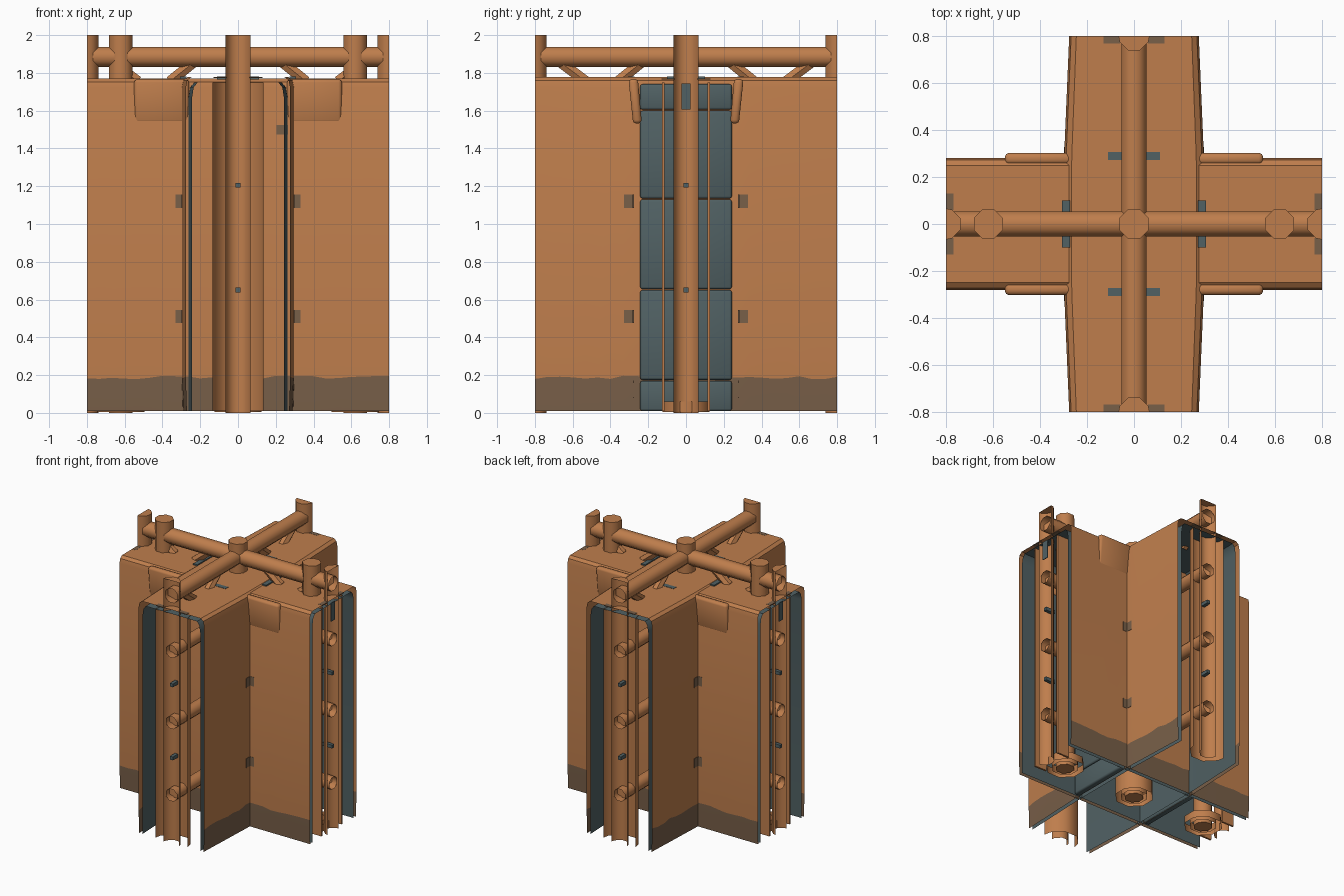
import bpy, bmesh, math, random
from mathutils import Vector, Matrix

if "Cube" in bpy.data.objects:
    bpy.data.objects.remove(bpy.data.objects["Cube"])

random.seed(4)


def mat(name, rgb):
    m = bpy.data.materials.new(name)
    m.diffuse_color = (*rgb, 1)
    m.use_nodes = True
    m.node_tree.nodes["Principled BSDF"].inputs["Base Color"].default_value = m.diffuse_color
    return m


CLAY = mat("orange clay", (0.52, 0.208, 0.073))
DARK = mat("dark brown", (0.19, 0.115, 0.066))
SLATE = mat("dark slate", (0.082, 0.12, 0.127))
R90 = Matrix.Rotation(math.pi / 2, 4, 'Z')


def finish(name, bm, mats, smooth=True, fix=True, angle=50):
    if fix:
        bmesh.ops.recalc_face_normals(bm, faces=bm.faces)
    me = bpy.data.meshes.new(name)
    bm.to_mesh(me)
    bm.free()
    for m in mats:
        me.materials.append(m)
    ob = bpy.data.objects.new(name, me)
    bpy.context.collection.objects.link(ob)
    if smooth:
        bpy.context.view_layer.objects.active = ob
        ob.select_set(True)
        bpy.ops.object.shade_smooth_by_angle(angle=math.radians(angle))
        ob.select_set(False)
    return ob


def pole(name, a, b, r, material=CLAY, sides=8, caps=True):
    a, b = Vector(a), Vector(b)
    d = b - a
    bm = bmesh.new()
    bmesh.ops.create_cone(bm, cap_ends=caps, segments=sides, radius1=r, radius2=r, depth=d.length,
                          matrix=Matrix.Translation((a + b) / 2) @ d.to_track_quat('Z', 'Y').to_matrix().to_4x4()
                          @ Matrix.Rotation(math.pi / sides, 4, 'Z'))
    return finish(name, bm, [material], fix=caps)


def box(name, c, s, material, bevel=0.0):
    bm = bmesh.new()
    bmesh.ops.create_cube(bm, size=1, matrix=Matrix.Translation(c) @ Matrix.Diagonal((*s, 1)))
    if bevel:
        bmesh.ops.bevel(bm, geom=bm.edges[:], offset=bevel, segments=2, affect='EDGES', profile=0.5)
    return finish(name, bm, [material], smooth=bool(bevel))


def half_tube(name, turn, r, z0, z1, cap):
    # half cylinder cut flat by the plane x = 0.8, then turned to its arm
    bm = bmesh.new()
    pts = [(0, 1)] + [(-math.sin(t), math.cos(t)) for t in
                      (math.radians(22.5 + 45 * k) for k in range(4))] + [(0, -1)]
    lo, hi = ([bm.verts.new((0.8 + x * r, y * r, z)) for x, y in pts] for z in (z0, z1))
    for i in range(5):
        bm.faces.new((lo[i], lo[i + 1], hi[i + 1], hi[i]))
    if cap:
        bm.faces.new(hi)
    bm.transform(turn)
    return finish(name, bm, [CLAY], fix=False)


# wall made of two open skins, an inverted U each, lofted along x
OUT = [(0.98, .01), (1, .19), (1, 1.72), (.97, 1.753), (.89, 1.77)]
INN = [(.88, .01), (.88, .19), (.88, 1.67), (.85, 1.715), (.78, 1.74)]


def wall(name, turn, width, top):
    bm = bmesh.new()
    rings = []
    n = 24
    for s in range(n + 1):
        t = -0.8 + 1.6 * s / n
        w, j = width(abs(t)), random.uniform(-.012, .008)
        ring = []
        for prof in (OUT, INN):
            half = [(u * w, z + (j if i == 1 else top if i > 2 else 0)) for i, (u, z) in enumerate(prof)]
            full = [(-u, z) for u, z in half] + half[::-1]
            ring.append([bm.verts.new((t, u, z)) for u, z in full])
        rings.append(ring)
    m = len(OUT) * 2
    for a, b in zip(rings, rings[1:]):
        for layer in (0, 1):
            for i in range(m - 1):
                q = (a[layer][i], b[layer][i], b[layer][i + 1], a[layer][i + 1])
                f = bm.faces.new(q[::-1] if layer else q)
                f.material_index = 2 if layer else (1 if i in (0, m - 2) else 0)
    bm.transform(turn)
    return finish(name, bm, [CLAY, DARK, SLATE], fix=False, angle=30)


wall("wall_across", Matrix(), lambda t: .28, 0.0)
wall("wall_along", R90, lambda t: .298 - .022 * max(0, (t - .28) / .52), 0.008)

# pads under the roof edge beside the crossing, fading into the wall below
for sx in (-1, 1):
    for sy in (-1, 1):
        pad = box("eave_pad", (sx * .405, sy * .278, 1.65), (.29, .05, .235), CLAY, .018)
        for v in pad.data.vertices:
            if v.co.z < 1.6:
                v.co.y *= .93
        # worn patches at the inner corners
        for z in (.51, 1.12):
            box("worn_patch_a", (sx * .307, sy * .279, z), (.05, .006, .07), DARK)
            box("worn_patch_b", (sx * .296, sy * .302, z), (.006, .05, .07), DARK)
box("worn_patch_front", (.235, -.281, 1.5), (.06, .006, .05), DARK)

# roof beams, inner rails and tie bars along both axes
for k, turn in enumerate((Matrix(), R90)):
    e = turn @ Vector((.8, 0, 0))
    for z, r in ((1.885, .057), (1.46, .049), (.92, .049), (.37, .049)):
        up = Vector((0, 0, z))
        pole("roof_beam" if z > 1.8 else "inner_rail", up - e, up + e, r, caps=False)
    for s in (-1, 1):
        for z in (.65, 1.205):
            up = Vector((0, 0, z))
            pole("tie_bar", up + e * s * .9, up + e * s, .018, SLATE, 4)
        # short diagonal braces under the roof beams
        for a, b in ((.36, .23), (.53, .67)):
            p, q = turn @ Vector((s * a, 0, 1.755)), turn @ Vector((s * b, 0, 1.86))
            pole("brace", p, q, .032, CLAY, 6)
        # dark patch on the roof at the cut ends
        for o in (-1, 1):
            c = turn @ Vector((s * .784, o * .095, 1.768 if k == 0 else 1.776))
            d = (.032, .07, .006) if k == 0 else (.07, .032, .006)
            box("roof_end_patch", c, d, DARK)
        # slate patch on the roof seams
        c = turn @ Vector((s * .29, 0, 1.773))
        box("roof_seam_patch", c, (.035, .2, .014) if k == 0 else (.22, .035, .014), SLATE)

# half posts at the four cut ends, with half sleeves on the front and back arms
for k in range(4):
    turn = Matrix.Rotation(k * math.pi / 2, 4, 'Z')
    half_tube("end_post", turn, .066, 0, 2.0, True)
    if k % 2:
        half_tube("end_sleeve", turn, .135, .01, 1.75, False)

# full posts and their sleeves
for x in (-.62, 0, .62):
    pole("post", (x, 0, 0), (x, 0, 2), .067)
    pole("post_sleeve", (x, 0, .005), (x, 0, 1.7 if x == 0 else .06), .135, caps=False)
    pole("post_inner_sleeve", (x, 0, .005), (x, 0, .06), .095, caps=False)

# slate blocks and thin clay strips closing the side arms inside
for s in (-1, 1):
    for z0, z1 in ((.01, .17), (.175, .65), (.655, 1.13), (1.135, 1.6), (1.605, 1.74)):
        box("inner_block", (s * .31, 0, (z0 + z1) / 2), (.05, .485, z1 - z0), SLATE, .012)
    for o in (-1, 1):
        box("inner_strip", (s * .74, o * .12, .88), (.1, .014, 1.74), CLAY)
    box("end_plate", (s * .797, 0, 1.675), (.006, .05, .14), SLATE)
